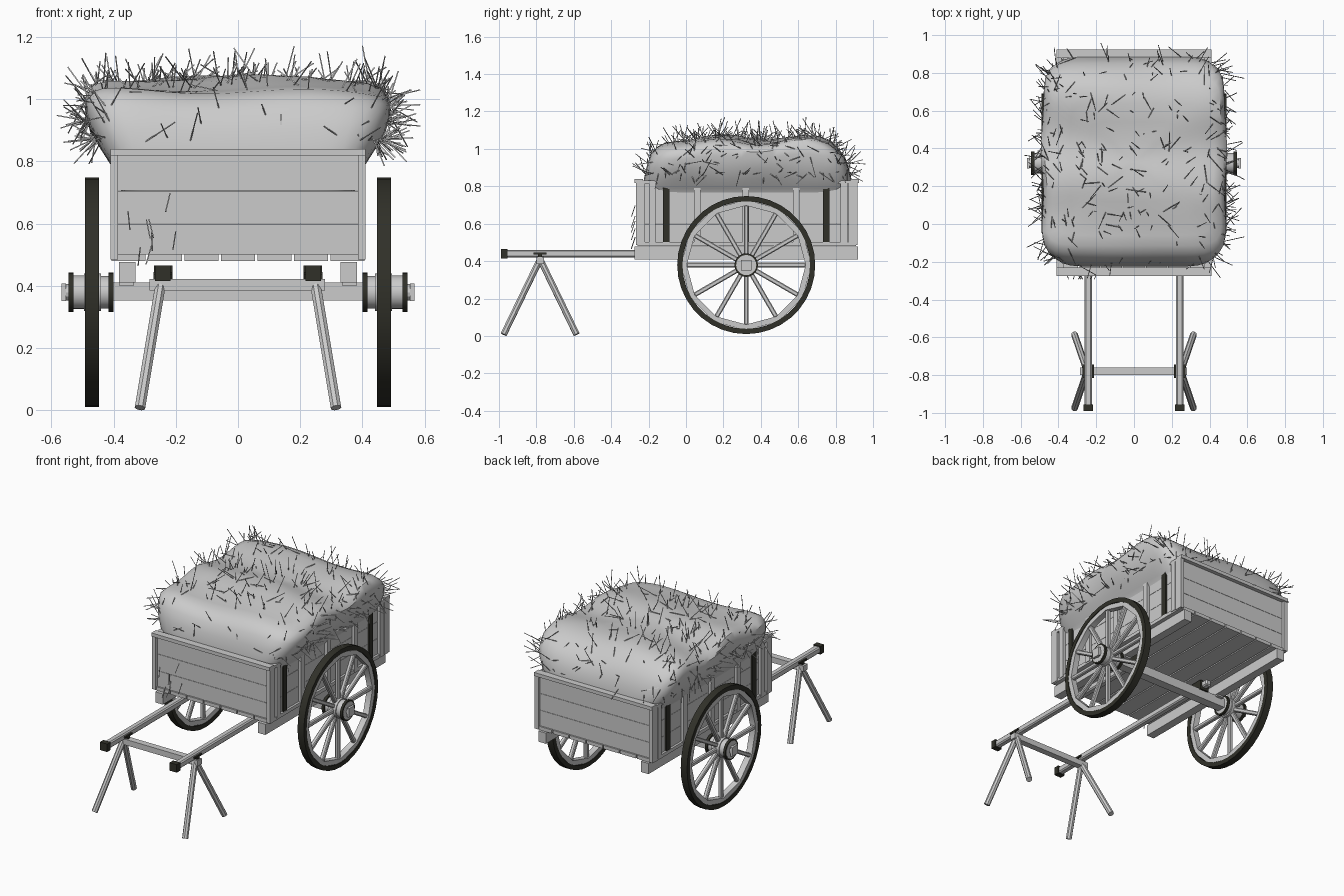
import bpy, bmesh, math, random
from mathutils import Vector, Matrix

if "Cube" in bpy.data.objects:
    bpy.data.objects.remove(bpy.data.objects["Cube"])

random.seed(4)


def material(name, rgb):
    m = bpy.data.materials.new(name)
    m.diffuse_color = (*rgb, 1)
    m.use_nodes = True
    m.node_tree.nodes["Principled BSDF"].inputs["Base Color"].default_value = m.diffuse_color
    return m


WOOD = material("grey wood", (0.6, 0.6, 0.6))
HAY = material("hay", (0.6, 0.6, 0.6))
IRON = material("dark iron", (0.03, 0.03, 0.022))


def finish(name, bm, mat, smooth=False):
    bmesh.ops.recalc_face_normals(bm, faces=bm.faces)
    me = bpy.data.meshes.new(name)
    bm.to_mesh(me)
    bm.free()
    me.materials.append(mat)
    ob = bpy.data.objects.new(name, me)
    bpy.context.collection.objects.link(ob)
    if smooth:
        bpy.context.view_layer.objects.active = ob
        ob.select_set(True)
        bpy.ops.object.shade_smooth_by_angle(angle=math.radians(40))
        ob.select_set(False)
    return ob


def add_box(bm, x0, x1, y0, y1, z0, z1, turn=None):
    mat = Matrix.Translation(((x0 + x1) / 2, (y0 + y1) / 2, (z0 + z1) / 2))
    mat = mat @ Matrix.Diagonal((abs(x1 - x0), abs(y1 - y0), abs(z1 - z0), 1))
    bmesh.ops.create_cube(bm, size=1, matrix=turn @ mat if turn else mat)


def chamfer(bm, w):
    bmesh.ops.bevel(bm, geom=bm.edges[:], offset=w, segments=1, affect='EDGES')


def boxes(name, mat, *specs, bevel=0):
    bm = bmesh.new()
    for s in specs:
        add_box(bm, *s)
    if bevel:
        chamfer(bm, bevel)
    return finish(name, bm, mat)


def add_rod(bm, a, b, r, sides=8, r2=None):
    a, b = Vector(a), Vector(b)
    d = b - a
    mat = Matrix.Translation((a + b) / 2) @ d.to_track_quat('Z', 'Y').to_matrix().to_4x4()
    bmesh.ops.create_cone(bm, cap_ends=True, segments=sides, radius1=r,
                          radius2=r if r2 is None else r2, depth=d.length, matrix=mat)


def ring(name, mat, x0, x1, r_in, r_out, sides, cy, cz):
    # Square-section ring around the x axis
    bm = bmesh.new()
    loops = []
    for i in range(sides):
        a = 2 * math.pi * i / sides
        c, s = math.cos(a), math.sin(a)
        loops.append([bm.verts.new((x, cy + r * c, cz + r * s))
                      for x, r in ((x0, r_in), (x0, r_out), (x1, r_out), (x1, r_in))])
    for i in range(sides):
        p, q = loops[i], loops[(i + 1) % sides]
        for k in range(4):
            bm.faces.new((p[k], p[(k + 1) % 4], q[(k + 1) % 4], q[k]))
    return finish(name, bm, mat, True)


# Cart floor planks, running front to back
pitch = 0.82 / 7
boxes("floor_planks", WOOD, *[(-0.41 + i * pitch + 0.004, -0.41 + (i + 1) * pitch - 0.004,
                               -0.26, 0.91, 0.48, 0.502) for i in range(7)])

# Board walls, three boards each
heights = [(0.50, 0.599), (0.6005, 0.7045), (0.706, 0.825)]
for side, s in (("left", -1), ("right", 1)):
    boxes(side + "_wall", WOOD, *[(s * 0.375, s * 0.392, -0.25, 0.90, a, b) for a, b in heights])
    boxes(side + "_wall_posts", WOOD, *[(s * 0.392, s * 0.41, y - 0.018, y + 0.018, 0.49, 0.825)
                                        for y in (-0.18, 0.06, 0.32, 0.59, 0.845)])
    boxes(side + "_wall_straps", IRON, *[(s * 0.392, s * 0.403, y - 0.018, y + 0.018, 0.50, 0.825)
                                         for y in (-0.105, 0.75)])
    boxes(side + "_top_rail", WOOD, (s * 0.37, s * 0.41, -0.25, 0.90, 0.815, 0.832))
    # Chassis beam, shaft and its iron tip
    boxes(side + "_chassis_beam", WOOD, (s * 0.33, s * 0.383, -0.275, 0.92, 0.41, 0.477))
    boxes(side + "_shaft", WOOD, (s * 0.222, s * 0.262, -0.97, 0.40, 0.42, 0.46), bevel=0.007)
    boxes(side + "_shaft_tip", IRON, (s * 0.217, s * 0.267, -0.99, -0.955, 0.415, 0.465))
    boxes(side + "_axle_bracket", IRON, (s * 0.21, s * 0.27, 0.28, 0.36, 0.405, 0.465))
    boxes(side + "_axle_block", WOOD, (s * 0.335, s * 0.38, 0.27, 0.37, 0.40, 0.42))

for end, y, d in (("front", -0.25, -1), ("back", 0.90, 1)):
    boxes(end + "_wall", WOOD, *[(-0.40, 0.40, y - d * 0.016, y, a, b) for a, b in heights])
    boxes(end + "_wall_frame", WOOD,
          (-0.41, 0.41, y - d * 0.02, y + d * 0.025, 0.818, 0.84),
          *[(s * 0.385, s * 0.41, y - d * 0.03, y + d * 0.018, 0.485, 0.82) for s in (-1, 1)])

# Prop stand: crossbar, splayed legs and clamps
boxes("stand_crossbar", WOOD, (-0.285, 0.28, -0.80, -0.76, 0.385, 0.421))
for side, s in (("left", -1), ("right", 1)):
    bm = bmesh.new()
    for foot in (-0.975, -0.585):
        add_rod(bm, (s * 0.248, -0.78, 0.41), (s * 0.315, foot, 0.008), 0.018, 8)
    finish(side + "_stand_legs", bm, WOOD)
    boxes(side + "_stand_clamp", IRON, (s * 0.212, s * 0.272, -0.815, -0.745, 0.435, 0.445),
          (s * 0.212, s * 0.272, -0.79, -0.77, 0.415, 0.44))

# Axle and wheels
CY, CZ, R = 0.322, 0.379, 0.369
boxes("axle", WOOD, (-0.42, 0.42, CY - 0.028, CY + 0.028, 0.352, 0.41))
for side, s in (("left", -1), ("right", 1)):
    ring(side + "_tyre", IRON, s * 0.447, s * 0.491, R - 0.028, R, 36, CY, CZ)
    ring(side + "_wheel_rim", WOOD, s * 0.45, s * 0.488, 0.318, 0.349, 12, CY, CZ)
    bm = bmesh.new()
    for i in range(12):
        turn = Matrix.Translation((s * 0.469, CY, CZ)) @ Matrix.Rotation(math.pi * i / 6, 4, 'X')
        add_box(bm, -0.013, 0.013, 0.04, 0.32, -0.0125, 0.0125, turn)
    chamfer(bm, 0.005)
    finish(side + "_wheel_spokes", bm, WOOD)
    bm = bmesh.new()
    add_rod(bm, (s * 0.402, CY, CZ), (s * 0.447, CY, CZ), 0.052, 20)
    add_rod(bm, (s * 0.44, CY, CZ), (s * 0.495, CY, CZ), 0.06, 20)
    add_rod(bm, (s * 0.49, CY, CZ), (s * 0.545, CY, CZ), 0.054, 20)
    finish(side + "_wheel_hub", bm, WOOD, True)
    for part, x in (("inner", 0.40), ("outer", 0.528)):
        ring(side + "_hub_band_" + part, IRON, s * x, s * (x + 0.016), 0.053, 0.063, 20, CY, CZ)
    bm = bmesh.new()
    add_rod(bm, (s * 0.53, CY, CZ), (s * 0.562, CY, CZ), 0.026, 12)
    add_box(bm, s * 0.553, s * 0.567, CY - 0.028, CY + 0.028, CZ - 0.028, CZ + 0.028)
    finish(side + "_axle_nut", bm, WOOD)

# Hay load: stacked rounded-rectangle rings closed by a lumpy top
levels = [(0.62, 0.37, 0.54), (0.75, 0.38, 0.55), (0.79, 0.41, 0.555), (0.84, 0.442, 0.555),
          (0.90, 0.472, 0.54), (0.96, 0.485, 0.52), (1.00, 0.486, 0.485), (1.03, 0.465, 0.445),
          (1.045, 0.42, 0.39), (1.05, 0.34, 0.31), (1.053, 0.23, 0.21), (1.055, 0.11, 0.10)]
bm = bmesh.new()
N = 96


def lump(x, y, z):
    k = min(1, max(0, (z - 0.84) / 0.18))
    dz = 0.016 * math.sin(14 * y - 1.23 + x) + 0.01 * math.sin(9 * x + 4 * y)
    dx = 1 + 0.015 * k * math.sin(13 * y + 9 * z)
    return (x * dx, y, z + k * dz)


rows = []
for z, sx, sy in levels:
    row = []
    for i in range(N):
        a = 2 * math.pi * i / N
        c, s = math.cos(a), math.sin(a)
        r = (abs(c) ** 9 + abs(s) ** 9) ** (-1 / 9)
        row.append(bm.verts.new(lump(sx * r * c, 0.33 + sy * r * s, z)))
    rows.append(row)
for p, q in zip(rows, rows[1:]):
    for i in range(N):
        j = (i + 1) % N
        bm.faces.new((p[i], p[j], q[j], q[i]))
top = bm.verts.new(lump(0, 0.33, 1.055))
for i in range(N):
    bm.faces.new((rows[-1][i], rows[-1][(i + 1) % N], top))
bm.faces.new(rows[0][::-1])
bm.normal_update()
spots = [(f.calc_center_median(), f.normal.copy(), f.calc_area()) for f in bm.faces
         if f.calc_center_median().z > 0.82]
finish("hay_load", bm, HAY, True)

# Loose straws sticking out of the hay, densest along the two long sides
bm = bmesh.new()
weights = [a * (3 if abs(c.x) > 0.4 else 0.35 if c.y < -0.1 else 1) for c, n, a in spots]
for c, n, a in random.choices(spots, weights, k=400):
    jitter = Vector([random.uniform(-1, 1) for _ in range(3)])
    d = (n * random.uniform(0.25, 1) + jitter * 0.8 + Vector((0, 0, 0.15))).normalized()
    if d.dot(n) < 0.1:
        d = (d + n * 0.5).normalized()
    start = c + Vector((random.uniform(-.02, .02), random.uniform(-.02, .02), 0)) - d * 0.02
    end = start + d * random.uniform(0.06, 0.14)
    end.x = max(-0.6, min(0.6, end.x))
    end.z = min(1.19, end.z)
    add_rod(bm, start, end, 0.0024, 3)
# A few stray straws caught at the front of the cart
for i in range(8):
    p = Vector((random.uniform(-0.36, -0.2), -0.272, random.uniform(0.47, 0.7)))
    add_rod(bm, p, p + Vector((random.uniform(-.02, .02), -0.02, -0.06)), 0.0024, 3)
finish("loose_straws", bm, HAY)
